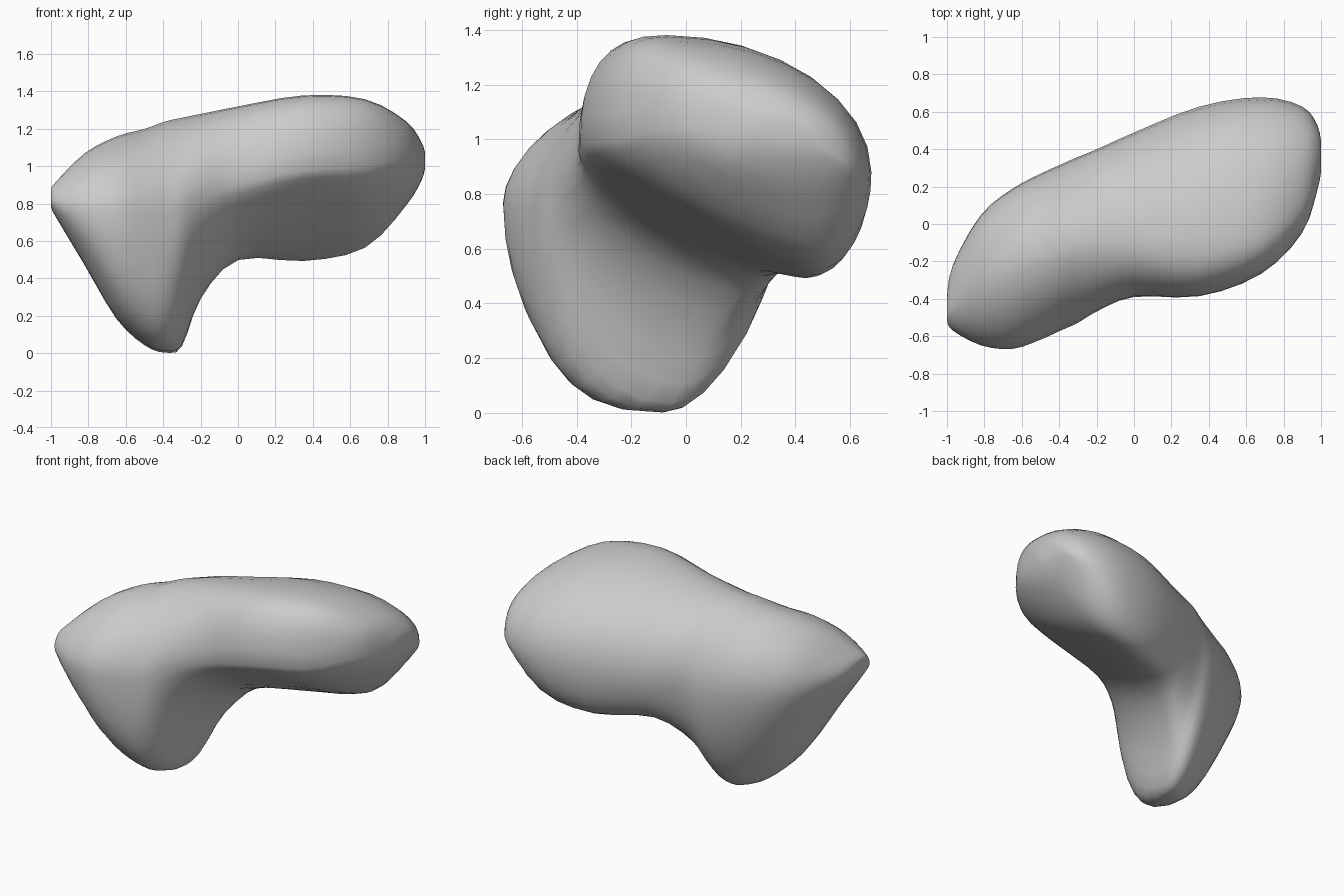
import bpy
import bmesh
from math import cos, sin, pi

cube = bpy.data.objects.get("Cube")
if cube:
    bpy.data.objects.remove(cube, do_unlink=True)

# Cross-sections from the right tip to the left tip, in hundredths:
# x, then (y, z) of the front, top, back and bottom extremes,
# then the fullness of the lower front quarter in tenths
STATIONS = (
    (-100, -52, 82, -47, 88, -39, 84, -46, 78, 20),
    (-97, -57, 80, -44, 92, -22, 83, -41, 72, 20),
    (-82, -65, 78, -30, 107, 5, 80, -32, 47, 21),
    (-65, -67, 77, -20, 116, 19, 79, -23, 18, 22),
    (-50, -62, 76, -15, 120, 27, 78, -15, 4, 25),
    (-39, -57, 76, -12, 124, 32, 78, -9, 0, 27),
    (-30, -53, 79, -10, 126, 36, 80, -5, 3, 21),
    (-20, -47, 85, -8, 128, 40, 86, 9, 29, 17),
    (0, -39, 90, -8, 132, 49, 84, 28, 50, 15),
    (35, -39, 97, -8, 138, 63, 87, 44, 49, 12),
    (68, -27, 99, -4, 136, 68, 88, 47, 56, 13),
    (90, -5, 104, 14, 124, 63, 90, 41, 79, 16),
    (98, 18, 103, 30, 113, 53, 95, 38, 92, 20),
    (100, 28, 103, 34, 107, 44, 102, 36, 99, 20),
)
STEPS = 3      # sections made per pair of stations
QUARTER = 8    # points per quarter of a section


def blend(before, start, end, after, t):
    """Smooth curve between two stations, value by value."""
    result = []
    for a, b, c, d in zip(before, start, end, after):
        slope_in, slope_out = (c - a) / 2, (d - b) / 2
        ease = t * t * (3 - 2 * t)
        result.append(b + (c - b) * ease
                      + slope_in * t * (1 - t) ** 2
                      - slope_out * t * t * (1 - t))
    return result


def quarter(side, pole, fullness, reverse):
    """Rounded arc joining a side extreme to a top or bottom extreme."""
    power = 2 / fullness
    points = []
    for i in range(QUARTER):
        angle = pi / 2 * i / QUARTER
        if reverse:
            angle = pi / 2 - angle
        across = max(cos(angle), 0) ** power
        along = max(sin(angle), 0) ** power
        points.append((pole[0] + (side[0] - pole[0]) * across,
                       side[1] + (pole[1] - side[1]) * along))
    return points


def section(values):
    """Closed ring of points for one station."""
    x, fy, fz, ty, tz, by, bz, oy, oz, fullness = [v / 100 for v in values]
    front, top, back, bottom = (fy, fz), (ty, tz), (by, bz), (oy, oz)
    # The left lobe is boxier than the wedge that carries the foot
    lobe = min(max((x + 0.3) / 0.6, 0), 1)
    ring = quarter(front, top, 1.7 + 0.9 * lobe, False)
    ring += quarter(back, top, 2, True)
    ring += quarter(back, bottom, 1.7 + 0.4 * lobe, False)
    ring += quarter(front, bottom, max(fullness * 10, 1), True)
    return [(x, y, max(z, 0)) for y, z in ring]


def all_sections():
    last = len(STATIONS) - 1
    for i in range(last):
        before = STATIONS[max(i - 1, 0)]
        after = STATIONS[min(i + 2, last)]
        for step in range(STEPS):
            yield section(blend(before, STATIONS[i], STATIONS[i + 1],
                                after, step / STEPS))
    yield section(STATIONS[last])


# Loft the bent body through all sections and close both tips
bm = bmesh.new()
rings = [[bm.verts.new(p) for p in ring] for ring in all_sections()]
count = len(rings[0])
for first, second in zip(rings, rings[1:]):
    for j in range(count):
        k = (j + 1) % count
        bm.faces.new((first[j], first[k], second[k], second[j]))
bm.faces.new(rings[0])
bm.faces.new(rings[-1])

# Soften the loft slightly
bmesh.ops.smooth_vert(bm, verts=bm.verts, factor=0.3,
                      use_axis_x=True, use_axis_y=True, use_axis_z=True)
bmesh.ops.recalc_face_normals(bm, faces=bm.faces)
for face in bm.faces:
    face.smooth = True
mesh = bpy.data.meshes.new("bent_body")
bm.to_mesh(mesh)
bm.free()

# Plain grey surface
grey = bpy.data.materials.new("plain grey")
grey.use_nodes = True
colour = (0.6, 0.6, 0.6, 1)
grey.diffuse_color = colour
grey.node_tree.nodes["Principled BSDF"].inputs["Base Color"].default_value = colour
mesh.materials.append(grey)

body = bpy.data.objects.new("bent_body", mesh)
bpy.context.collection.objects.link(body)
